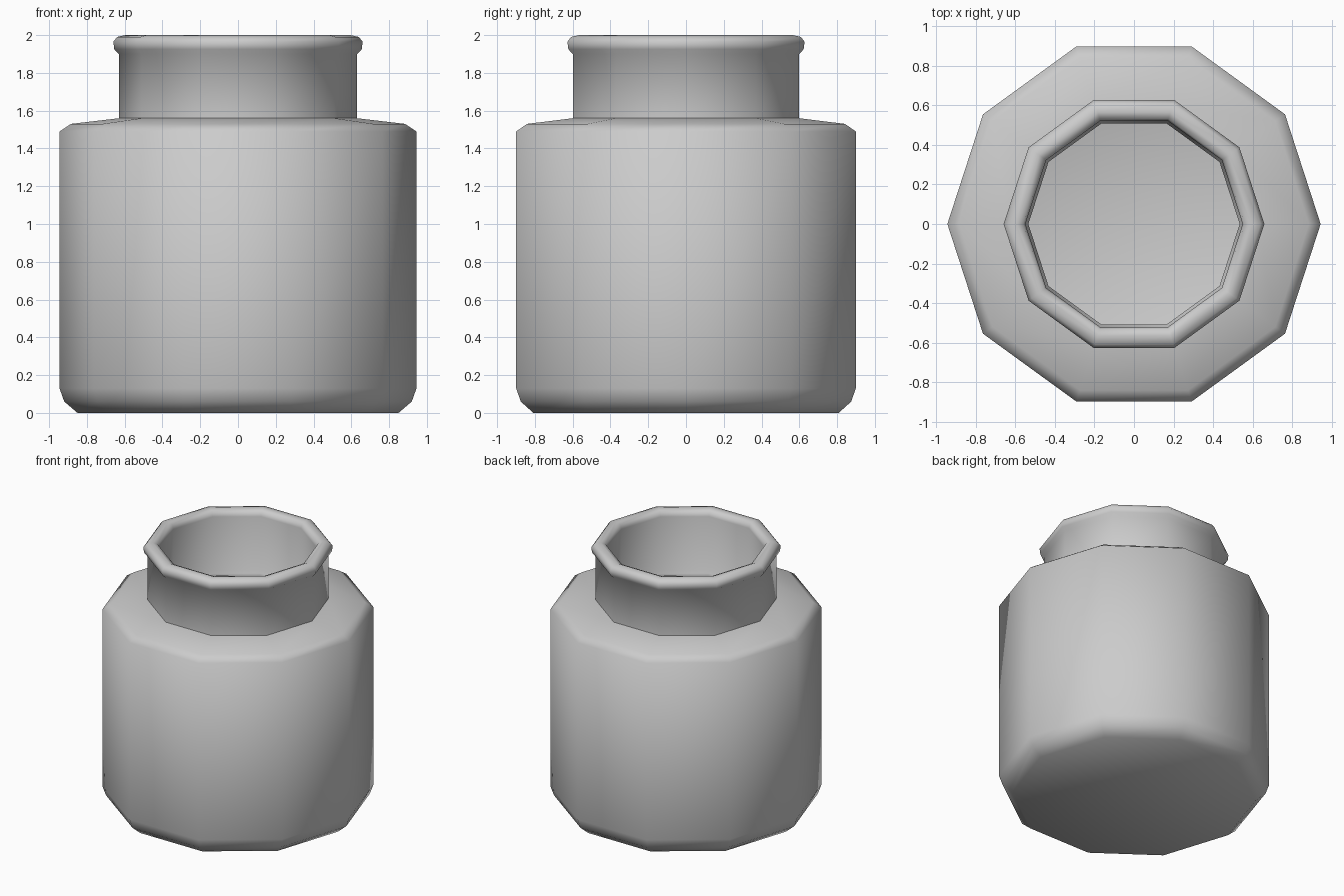
import bpy, bmesh, math

cube = bpy.data.objects.get("Cube")
if cube:
    bpy.data.objects.remove(cube, do_unlink=True)

SIDES = 10

# Single plain grey
grey = bpy.data.materials.new("plain_grey")
grey.use_nodes = True
colour = (0.6, 0.6, 0.6, 1)
grey.diffuse_color = colour
grey.node_tree.nodes["Principled BSDF"].inputs["Base Color"].default_value = colour

# Closed wall profile (radius, height): outside from the base up, then back down inside
outer_wall = [(0, 0), (0.85, 0), (0.92, 0.06), (0.945, 0.13),
              (0.945, 1.49), (0.885, 1.53), (0.63, 1.56)]
neck_and_rim = [(0.63, 1.9), (0.655, 1.925), (0.66, 1.965), (0.64, 1.99),
                (0.595, 2.0), (0.56, 1.985), (0.55, 1.95)]
inner_wall = [(0.55, 1.54), (0.535, 1.52), (0.535, 1.5), (0.83, 1.47), (0.87, 1.43),
              (0.87, 0.18), (0.84, 0.12), (0.77, 0.08), (0, 0.08)]


def lathe(name, profile):
    """Revolve a profile into a faceted solid; zero radius makes a pole."""
    bm = bmesh.new()
    rings = []
    for r, z in profile:
        count = SIDES if r else 1
        rings.append([bm.verts.new((r * math.cos(math.tau * i / SIDES),
                                    r * math.sin(math.tau * i / SIDES), z))
                      for i in range(count)])
    for a, b in zip(rings, rings[1:]):
        for i in range(SIDES):
            j = (i + 1) % SIDES
            corners = [a[i % len(a)], a[j % len(a)], b[j % len(b)], b[i % len(b)]]
            bm.faces.new(list(dict.fromkeys(corners)))
    bmesh.ops.recalc_face_normals(bm, faces=bm.faces)
    mesh = bpy.data.meshes.new(name)
    bm.to_mesh(mesh)
    bm.free()
    obj = bpy.data.objects.new(name, mesh)
    bpy.context.collection.objects.link(obj)
    mesh.materials.append(grey)
    return obj


# Hollow jar with rounded rim
jar = lathe("jar", outer_wall + neck_and_rim + inner_wall)
bpy.ops.object.select_all(action='DESELECT')
jar.select_set(True)
bpy.context.view_layer.objects.active = jar
bpy.ops.object.shade_smooth_by_angle(angle=math.radians(60))
